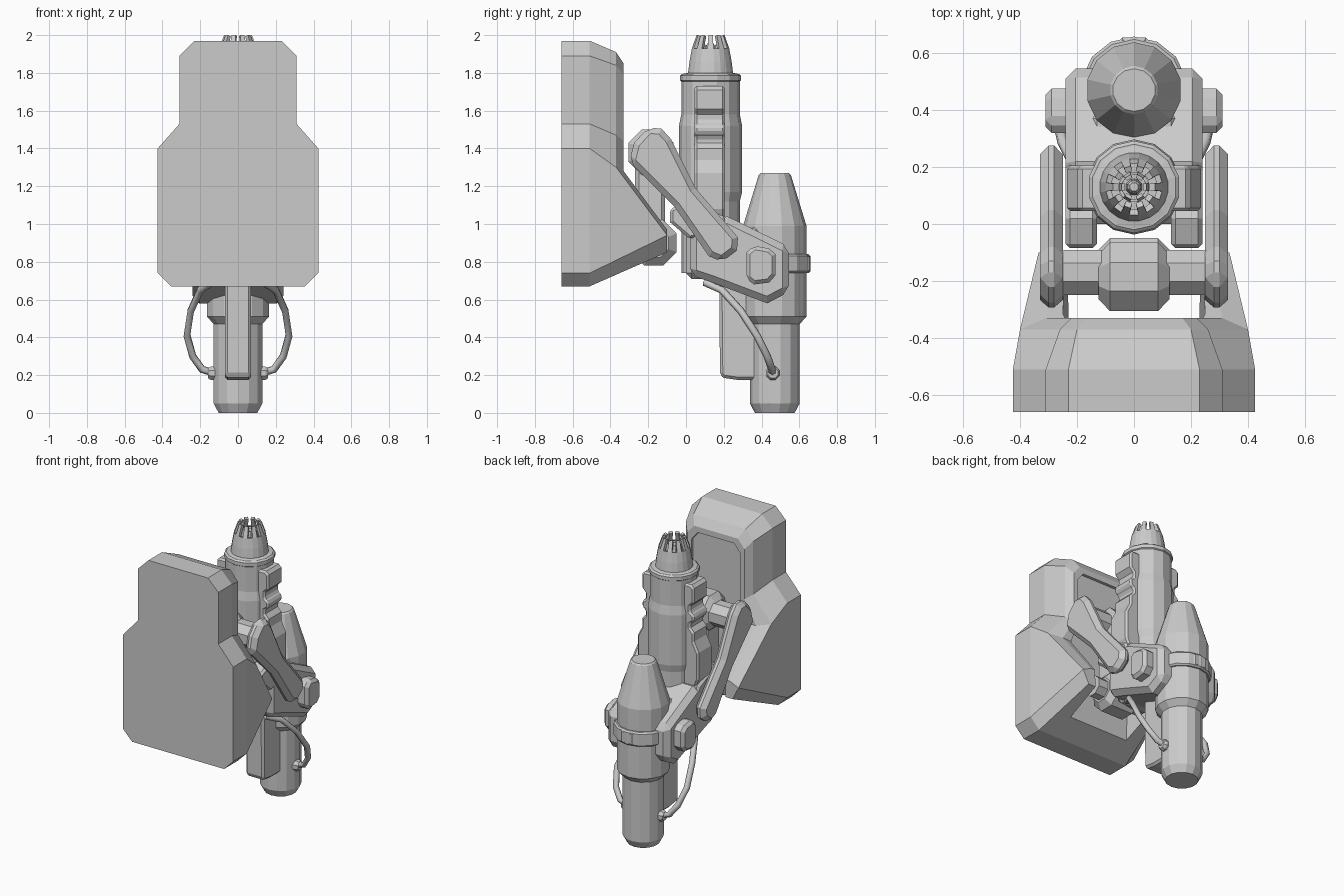
import bpy, bmesh, math
from mathutils import Vector

if "Cube" in bpy.data.objects:
    bpy.data.objects.remove(bpy.data.objects["Cube"], do_unlink=True)

grey = bpy.data.materials.new("neutral_grey")
grey.use_nodes = True
grey.diffuse_color = (0.6, 0.6, 0.6, 1)
grey.node_tree.nodes["Principled BSDF"].inputs["Base Color"].default_value = (0.6, 0.6, 0.6, 1)


def finish(name, bm, bevel=0):
    bmesh.ops.recalc_face_normals(bm, faces=bm.faces[:])
    mesh = bpy.data.meshes.new(name)
    bm.to_mesh(mesh)
    bm.free()
    mesh.materials.append(grey)
    ob = bpy.data.objects.new(name, mesh)
    bpy.context.collection.objects.link(ob)
    if bevel:
        mod = ob.modifiers.new("chamfer", "BEVEL")
        mod.width, mod.segments, mod.limit_method = bevel, 1, "ANGLE"
        mod.angle_limit = math.radians(50)
    return ob


def prism(name, points, place, low, high, bevel=0):
    """Extrude a 2D outline; place(u, v, d) maps it into space."""
    bm = bmesh.new()
    ends = [[bm.verts.new(place(u, v, d)) for u, v in points] for d in (low, high)]
    bm.faces.new(ends[0])
    bm.faces.new(ends[1])
    for i in range(len(points)):
        j = (i + 1) % len(points)
        bm.faces.new((ends[0][i], ends[0][j], ends[1][j], ends[1][i]))
    return finish(name, bm, bevel)


def side(u, v, d):      # outline in y, z extruded along x
    return (d, u, v)


def front(u, v, d):     # outline in x, z extruded along y
    return (u, d, v)


def lathe(name, profile, centre, sides, axis="Z", capped=True):
    """Turn (radius, height) pairs round an axis through centre."""
    bm = bmesh.new()
    rings = []
    for r, h in profile:
        ring = []
        for i in range(sides):
            a = math.tau * (i + 0.5) / sides
            c, s = r * math.cos(a), r * math.sin(a)
            p = Vector((c, s, h)) if axis == "Z" else Vector((h, c, s))
            ring.append(bm.verts.new(p + Vector(centre)))
        rings.append(ring)
    for a, b in zip(rings, rings[1:]):
        for i in range(sides):
            j = (i + 1) % sides
            bm.faces.new((a[i], a[j], b[j], b[i]))
    if capped:
        bm.faces.new(rings[0])
        bm.faces.new(rings[-1])
    return finish(name, bm)


def box(name, x, y, z, bevel=0):
    return prism(name, [(y[0], z[0]), (y[1], z[0]), (y[1], z[1]), (y[0], z[1])],
                 side, x[0], x[1], bevel)


# Shield: matching half loops from the front plate to the rear rim
outline = [(.23, 1.97), (.31, 1.89), (.31, 1.53), (.425, 1.40), (.425, .74), (.355, .67)]
loops = [
    [(x, -.66, z) for x, z in outline],
    [(x, -.51, z) for x, z in outline],
    [(.2, -.37, 1.91), (.26, -.37, 1.84), (.26, -.37, 1.47),
     (.4, -.37, 1.30), (.335, -.1, .94), (.29, -.1, .85)],
    [(.17, -.33, 1.85), (.22, -.33, 1.79), (.22, -.33, 1.44),
     (.31, -.33, 1.28), (.27, -.1, .97), (.24, -.1, .855)],
]
bm = bmesh.new()
rows = []
for half in loops:
    full = half + [(-x, y, z) for x, y, z in reversed(half)]
    rows.append([bm.verts.new(p) for p in full])
for a, b in zip(rows, rows[1:]):
    for i in range(len(a)):
        j = (i + 1) % len(a)
        bm.faces.new((a[i], a[j], b[j], b[i]))
bm.faces.new(rows[0])
rim = rows[-1]
bm.faces.new(rim[:4] + rim[-4:])
bm.faces.new((rim[3], rim[4], rim[7], rim[8]))
bm.faces.new(rim[4:8])
shield = finish("shield", bm)

recess = [(.14, 1.81), (.19, 1.75), (.19, 1.42), (.25, 1.26), (.22, .5)]
cutter = prism("shield_recess_cutter", recess + [(-x, z) for x, z in reversed(recess)],
               front, -.35, .1)
cutter.hide_render = True
cutter.hide_viewport = True
cut = shield.modifiers.new("recess", "BOOLEAN")
cut.object, cut.operation, cut.solver = cutter, "DIFFERENCE", "EXACT"

# Hinges and the link between them
hinge = [(.085, -.125), (.13, -.085), (.13, .085), (.085, .125)]
lathe("upper_hinge", hinge, (0, -.185, 1.38), 8, "X")
lathe("upper_hinge_axle", [(.085, -.27), (.085, .27)], (0, -.17, 1.38), 8, "X")
lathe("lower_hinge", hinge, (0, -.17, .9), 8, "X")
lathe("lower_hinge_axle", [(.07, -.2), (.07, .2)], (0, -.17, .9), 8, "X")
box("hinge_link", (-.08, .08), (-.27, -.11), (.88, 1.4), .02)

# Main bracket
box("bracket_core", (-.16, .16), (0, .4), (.71, .98), .03)
prism("bracket", [(.02, .73), (.14, .69), (.43, .58), (.545, .64), (.545, .88),
                  (.22, 1.04), (.02, 1.0)], side, -.24, .24, .035)

# Rear canister with its clamp
lathe("rear_canister", [(.105, 0), (.132, .05), (.132, .47), (.168, .51), (.168, .99),
                        (.085, 1.26), (.075, 1.27)], (0, .47, 0), 14)
lathe("canister_clamp", [(.178, .74), (.188, .75), (.188, .83), (.178, .84)], (0, .47, 0), 14)
box("clamp_lug", (-.05, .05), (.58, .655), (.745, .835), .01)
prism("lower_box", [(.18, .2), (.2, .185), (.27, .175), (.4, .175), (.4, .75), (.175, .75)],
      side, -.07, .07, .015)

# Barrel and crown nozzle
lathe("barrel", [(.155, .74), (.155, 1.12), (.167, 1.17), (.167, 1.52), (.155, 1.58),
                 (.155, 1.78), (.145, 1.795), (.12, 1.8)], (0, .13, 0), 14)
lathe("barrel_collar", [(.155, 1.755), (.162, 1.76), (.162, 1.785), (.15, 1.795)], (0, .13, 0), 14)


def crown(name, profile, teeth, thickness):
    """Open tube whose top row loses every other face to leave teeth."""
    ob = lathe(name, profile, (0, .13, 0), teeth * 2, capped=False)
    bm = bmesh.new()
    bm.from_mesh(ob.data)
    top_row = list(bm.faces)[-teeth * 2:]
    bmesh.ops.delete(bm, geom=top_row[::2], context="FACES")
    bm.to_mesh(ob.data)
    bm.free()
    mod = ob.modifiers.new("wall", "SOLIDIFY")
    mod.thickness = thickness


crown("crown_nozzle", [(.122, 1.79), (.113, 1.86), (.1, 1.93), (.075, 2.0)], 10, .02)
crown("inner_crown", [(.055, 1.8), (.055, 1.9), (.045, 1.95)], 6, .012)
lathe("nozzle_pin", [(.03, 1.8), (.025, 1.94), (.015, 1.96)], (0, .13, 0), 8)

# Paired parts
rail = [(.1, 1.73), (.18, 1.73), (.2, 1.71), (.2, 1.61), (.172, 1.58), (.172, 1.54),
        (.2, 1.52), (.2, 1.48), (.172, 1.46), (.172, 1.43), (.2, 1.40), (.2, 1.34),
        (.235, 1.27), (.235, 1.08), (.2, 1.0), (.1, 1.0)]
arm = [(-.3, 1.33), (-.275, 1.43), (-.2, 1.51), (-.13, 1.505), (-.08, 1.45), (.05, 1.19),
       (.275, .93), (.27, .86), (.19, .8), (.12, .83), (-.06, 1.09)]
prong = [(-.085, 1.01), (.02, .92), (.22, .98), (.2, 1.04), (.02, 1.12), (-.085, 1.08)]
bolt = [(.32, .71), (.36, .68), (.44, .69), (.475, .73), (.475, .84), (.44, .87),
        (.36, .885), (.32, .85)]
hose = [(.14, .1, .69), (.2, .19, .65), (.25, .29, .54), (.27, .375, .41),
        (.24, .43, .3), (.19, .455, .23), (.12, .46, .21)]

for s, label in ((1, "left"), (-1, "right")):
    prism(label + "_barrel_rail", [(s * x, z) for x, z in rail], front, .045, .205, .012)
    prism(label + "_arm", arm, side, s * .25, s * .33, .03)
    prism(label + "_bracket_prong", prong, side, s * .13, s * .24, .015)
    prism(label + "_bracket_bolt", bolt, side, s * .2, s * .31, .02)
    lathe(label + "_hose_socket", [(.038, s * .1), (.038, s * .145), (.028, s * .16)],
          (0, .46, .21), 8, "X")

    curve = bpy.data.curves.new(label + "_hose", "CURVE")
    curve.dimensions = "3D"
    curve.bevel_depth, curve.bevel_resolution = .02, 1
    curve.use_fill_caps = True
    path = curve.splines.new("POLY")
    path.points.add(len(hose) - 1)
    for point, (x, y, z) in zip(path.points, hose):
        point.co = (s * x, y, z, 1)
    curve.materials.append(grey)
    bpy.context.collection.objects.link(bpy.data.objects.new(label + "_hose", curve))
